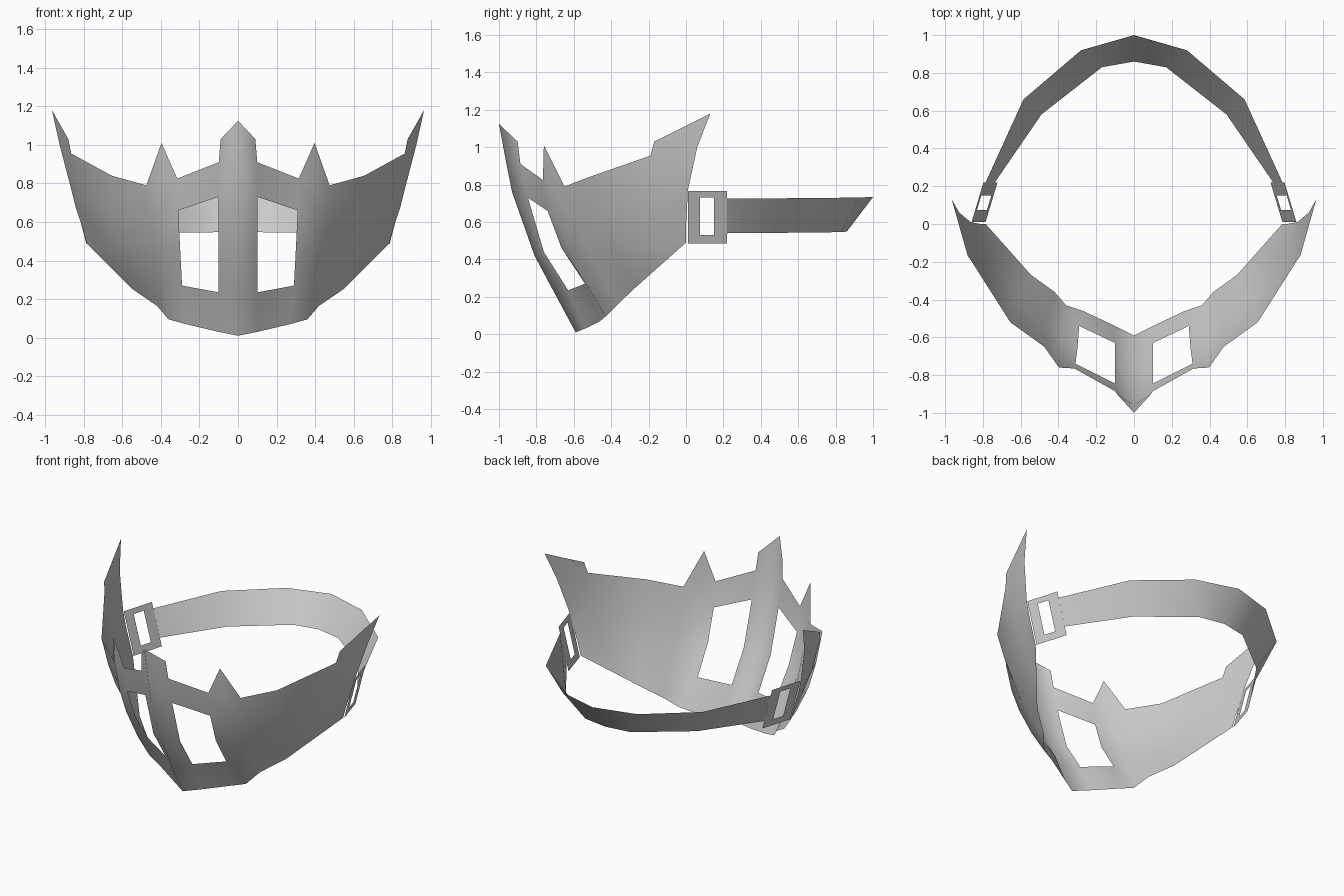
import bpy
import bmesh

default_cube = bpy.data.objects.get("Cube")
if default_cube:
    bpy.data.objects.remove(default_cube, do_unlink=True)

grey = bpy.data.materials.new("plain_grey")
grey.use_nodes = True
grey.diffuse_color = (0.6, 0.6, 0.6, 1)
grey.node_tree.nodes["Principled BSDF"].inputs["Base Color"].default_value = grey.diffuse_color


def sheet(name, columns, holes=(), extras=()):
    """Skin neighbouring columns of points, leave holes open, add extra points, mirror in x.

    Each extra is an outline mixing new points with (column, row) grid references."""
    bm = bmesh.new()
    grid = [[bm.verts.new(point) for point in column] for column in columns]
    for c in range(len(grid) - 1):
        left, right = grid[c], grid[c + 1]
        for r in range(len(left) - 1):
            if (c, r) not in holes:
                bm.faces.new((left[r], left[r + 1], right[r + 1], right[r]))
    for outline in extras:
        corners = []
        for item in outline:
            is_reference = len(item) == 2
            corners.append(grid[item[0]][item[1]] if is_reference else bm.verts.new(item))
        bm.faces.new(corners)
    for face in bm.faces:
        face.smooth = True
    mesh = bpy.data.meshes.new(name)
    bm.to_mesh(mesh)
    bm.free()
    mesh.materials.append(grey)
    obj = bpy.data.objects.new(name, mesh)
    bpy.context.collection.objects.link(obj)
    mirror = obj.modifiers.new("mirror", 'MIRROR')
    mirror.use_axis[0] = True
    mirror.use_clip = True
    mirror.merge_threshold = 0.001
    return obj


# Mask profiles, each running from the upper rim down to the lower rim
centre_ridge = [(0, -.96, .91), (0, -.93, .76), (0, -.81, .42), (0, -.7, .215), (0, -.59, .01)]
window_inner = [(.1, -.885, .91), (.1, -.845, .73), (.1, -.76, .44), (.1, -.63, .235), (.1, -.54, .03)]
window_outer = [(.315, -.765, .825), (.31, -.74, .66), (.3, -.665, .46), (.29, -.54, .27), (.27, -.46, .07)]
cheek_ridge = [(.405, -.735, .81), (.4, -.69, .62), (.4, -.62, .45), (.385, -.52, .25), (.36, -.43, .095)]
cheek_hollow = [(.475, -.65, .79), (.47, -.6, .62), (.46, -.53, .45), (.44, -.43, .27), (.42, -.36, .165)]
cheek_side = [(.655, -.52, .84), (.65, -.46, .65), (.63, -.41, .5), (.59, -.34, .36), (.545, -.27, .25)]
jaw_side = [(.865, -.19, .955), (.82, -.17, .75), (.76, -.15, .59), (.71, -.14, .46), (.665, -.135, .37)]
rear_edge = [(.925, .06, 1), (.865, .01, .77), (.84, .005, .67), (.81, 0, .58), (.785, 0, .49)]

# Pointed tabs that rise from the upper rim
nose_point = [(0, 0), (1, 0), (.09, -.9, 1.03), (0, -1, 1.125)]
cheek_point = [(2, 0), (3, 0), (4, 0), (.397, -.76, 1.01)]
ear_point = [(6, 0), (7, 0), (.965, .13, 1.18), (.88, -.17, 1.03)]

sheet(
    "mask_shell",
    [centre_ridge, window_inner, window_outer, cheek_ridge,
     cheek_hollow, cheek_side, jaw_side, rear_edge],
    holes={(1, 1), (1, 2)},
    extras=[nose_point, cheek_point, ear_point],
)


# Slotted buckles that lean with the sides of the mask
def buckle_point(y, z):
    return (.86 - .3 * (y - .01) - .265 * (.765 - z), y, z)


buckle_columns = [[buckle_point(y, z) for z in (.765, .73, .53, .485)]
                  for y in (.01, .075, .15, .22)]
sheet("strap_buckles", buckle_columns, holes={(1, 1)})

# Strap round the back of the head, flared outward toward its upper edge
strap_upper = [(.786, .22), (.585, .66), (.28, .92), (0, 1)]
strap_lower = [(.737, .22), (.49, .58), (.17, .83), (0, .86)]
strap_columns = []
for i, (upper, lower) in enumerate(zip(strap_upper, strap_lower)):
    rise = .003 * i
    strap_columns.append([(*upper, .725 + rise), (*lower, .54 + rise)])
sheet("head_strap", strap_columns)
